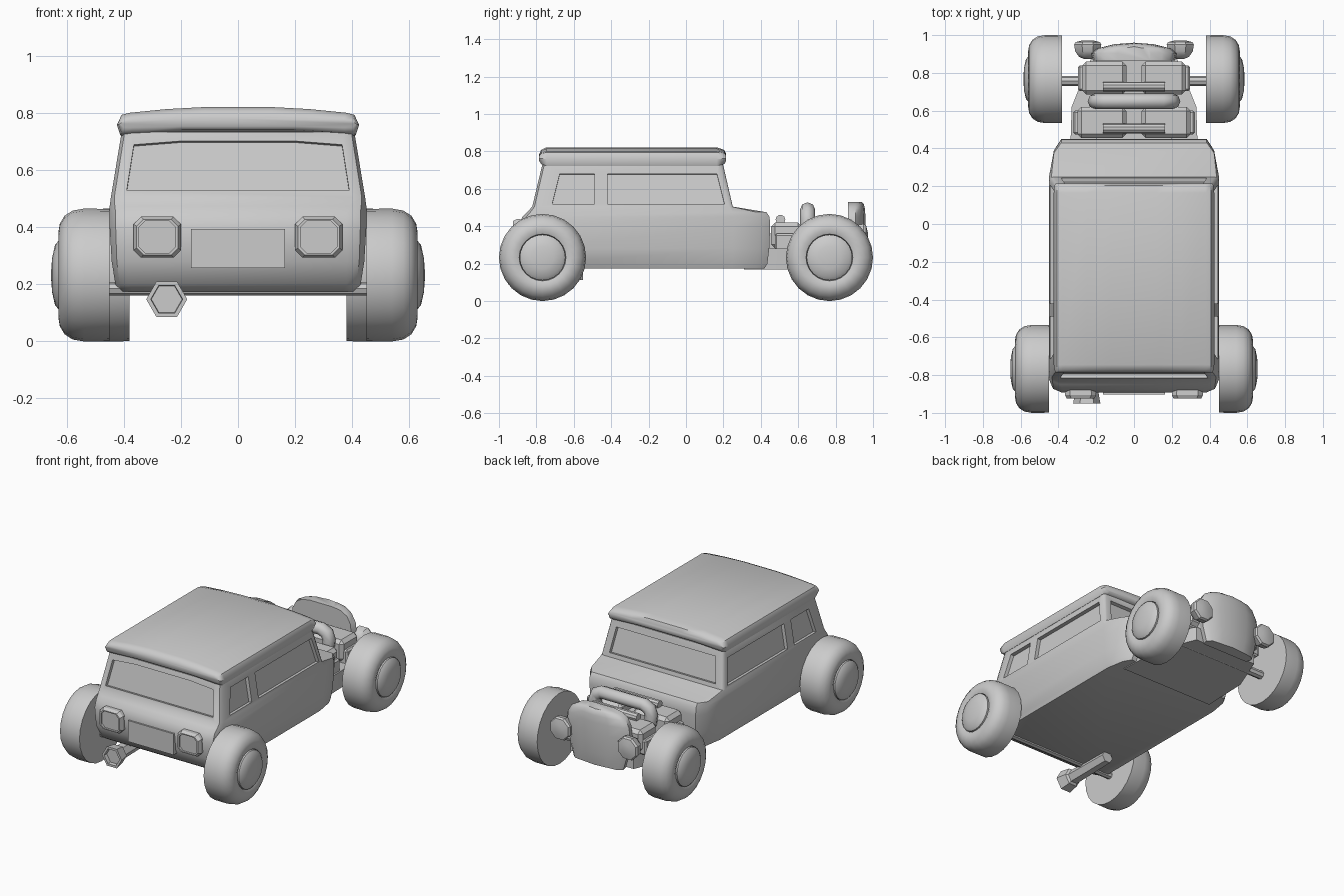
import bpy, bmesh
from math import sin, cos, pi
from mathutils import Vector

if "Cube" in bpy.data.objects:
    bpy.data.objects.remove(bpy.data.objects["Cube"])


def finish(ob, angle=0.6):
    bpy.ops.object.select_all(action='DESELECT')
    ob.select_set(True)
    bpy.context.view_layer.objects.active = ob
    bpy.ops.object.shade_smooth_by_angle(angle=angle)


def loft(name, rings, angle=0.6, bevel=0):
    """Skin a list of equal-length closed rings and cap both ends."""
    bm = bmesh.new()
    rows = [[bm.verts.new(p) for p in r] for r in rings]
    n = len(rows[0])
    for a, b in zip(rows, rows[1:]):
        for i in range(n):
            bm.faces.new((a[i], a[(i + 1) % n], b[(i + 1) % n], b[i]))
    bm.faces.new(rows[0])
    bm.faces.new(rows[-1])
    bmesh.ops.recalc_face_normals(bm, faces=bm.faces)
    if bevel:
        bmesh.ops.bevel(bm, geom=bm.edges[:], offset=bevel, segments=1, affect='EDGES')
    me = bpy.data.meshes.new(name)
    bm.to_mesh(me)
    bm.free()
    ob = bpy.data.objects.new(name, me)
    bpy.context.collection.objects.link(ob)
    finish(ob, angle)
    return ob


def box(name, x0, x1, y0, y1, z0, z1, bevel=0):
    return loft(name, [[(x0, y0, z), (x1, y0, z), (x1, y1, z), (x0, y1, z)] for z in (z0, z1)], 0.5, bevel)


def lathe(name, profile, centre, axis, n, sign=1, turn=0, angle=0.6):
    """Spin (distance along axis, radius) pairs about the x or y axis."""
    rings = []
    for d, r in profile:
        ring = []
        for i in range(n):
            a = 2 * pi * i / n + turn
            u, v = r * cos(a), r * sin(a)
            p = Vector((sign * d, u, v)) if axis == 'x' else Vector((u, d, v))
            ring.append(p + Vector(centre))
        rings.append(ring)
    return loft(name, rings, angle)


def outline(z, w, yr, yf, yb, taper, c):
    half = [(w - c, yr), (w - .3 * c, yr + .3 * c), (w, yr + c), (w, yb),
            (w - .4 * taper, yb + .7 * (yf - yb)), (w - taper, yf)]
    return [(x, y, z) for x, y in half] + [(-x, y, z) for x, y in reversed(half)]


# Body shell: tub, cowl and cabin in one loft
body = loft("body_shell", [outline(*r) for r in (
    (.175, .42, -.80, .42, .25, .05, .05),
    (.20, .43, -.84, .435, .25, .06, .05),
    (.28, .443, -.88, .445, .25, .065, .06),
    (.40, .45, -.893, .45, .25, .065, .07),
    (.45, .45, -.875, .447, .25, .065, .07),
    (.475, .45, -.85, .43, .25, .065, .06),
    (.505, .446, -.822, .25, .23, .02, .04),
    (.735, .408, -.767, .197, .18, .02, .035))])


def recess(pts, normal):
    n = Vector(normal).normalized()
    cut = loft("window_cutter", [[Vector(p) + n * d for p in pts] for d in (-.022, .06)])
    cut.hide_render = True
    mod = body.modifiers.new("window", 'BOOLEAN')
    mod.operation, mod.solver, mod.object = 'DIFFERENCE', 'EXACT', cut
    finish(body)
    bpy.ops.object.modifier_apply(modifier=mod.name)
    bpy.data.objects.remove(cut)


# Recessed windows
for s in (-1, 1):
    for a, b, c, d in ((-.715, -.49, -.49, -.675), (-.42, .205, .165, -.42)):
        recess([(s * .443, a, .52), (s * .443, b, .52), (s * .416, c, .68), (s * .416, d, .68)], (s, 0, .165))
recess([(-.39, -.815, .53), (.39, -.815, .53), (.365, -.777, .69), (.2, -.775, .703),
        (-.2, -.775, .703), (-.365, -.777, .69)], (0, -1, .24))
recess([(-.385, .244, .53), (.385, .244, .53), (.36, .207, .69), (-.36, .207, .69)], (0, 1, .23))
finish(body)

# Crowned roof with rolled edges
half = [(.12, .822), (.25, .815), (.38, .802), (.408, .795), (.425, .76), (.412, .722), (.38, .722), (.2, .735)]
section = half + [(-x, z) for x, z in reversed(half)]
loft("roof", [[(x * sx, y, .765 + (z - .765) * sz) for x, z in section] for y, sx, sz in (
    (-.785, .975, .35), (-.775, .99, .75), (-.745, 1, 1), (.165, 1, 1), (.205, .99, .75), (.215, .975, .35))], .8)

# Wheels with rounded outer shoulders and domed hubs
tyre = [(0, .13), (0, .232), (.09, .233), (.13, .226), (.158, .208), (.175, .18), (.18, .15), (.17, .125), (.15, .122)]
hub = [(.10, .122), (.178, .122), (.192, .105), (.202, .06), (.205, .02)]
for tag, y, x in (("rear", -.767, .45), ("front", .767, .38)):
    for s in (-1, 1):
        lathe(tag + "_tyre", tyre, (s * x, y, .233), 'x', 24, s)
        lathe(tag + "_hub", hub, (s * x, y, .233), 'x', 24, s)
lathe("rear_axle", [(-.46, .024), (.46, .024)], (0, -.767, .185), 'x', 8)
lathe("front_axle", [(-.39, .027), (.39, .027)], (0, .757, .195), 'x', 8)

# Tail lights: chamfered bezels with sunken lenses
def octagon(cx, cz, w, h, c, y):
    q = [(w - c, h), (w, h - c), (w, c - h), (w - c, -h), (c - w, -h), (-w, c - h), (-w, h - c), (c - w, h)]
    return [(cx + x, y, cz + z) for x, z in q]


for s in (-1, 1):
    loft("tail_light", [octagon(s * .283, .366, w, h, c, y) for w, h, c, y in (
        (.08, .07, .024, -.85), (.083, .072, .026, -.905), (.073, .062, .024, -.925),
        (.064, .056, .022, -.925), (.064, .056, .022, -.912))], .4)
box("rear_plate", -.165, .165, -.903, -.86, .257, .395)

# Exhaust
lathe("exhaust_pipe", [(-.55, .04), (-.87, .045), (-.88, .06), (-.95, .072), (-.95, .056), (-.925, .054)],
      (-.25, 0, .148), 'y', 6, angle=.4)

# Tapered chassis under the engine
loft("chassis", [[(-w, y, .17), (w, y, .17), (w, y, t), (-w, y, t)]
                 for w, y, t in ((.34, .31, .28), (.33, .62, .28), (.23, .87, .26))])
box("engine_block", -.2, .2, .43, .87, .25, .36)

# Cylinder heads, two per bank
for s in (-1, 1):
    for y0, y1, w in ((.455, .62, .30), (.685, .86, .275)):
        x0, x1 = sorted((s * .04, s * w))
        box("cylinder_head", x0, x1, y0, y1, .28, .42, .022)
        x0, x1 = sorted((s * .2, s * (w + .022)))
        box("exhaust_port", x0, x1, y0 + .02, y1 - .02, .26, .36, .01)
for y in (.505, .727):
    lathe("intake_rail", [(-.165, .026), (.165, .026)], (0, y, .435), 'x', 10)

# Intake hoop over the engine
curve = bpy.data.curves.new("intake_hoop", 'CURVE')
curve.dimensions, curve.bevel_depth, curve.bevel_resolution = '3D', .041, 2
curve.use_fill_caps = True
path = [(-.195, .37), (-.205, .43), (-.19, .47), (-.15, .488), (.15, .488), (.19, .47), (.205, .43), (.195, .37)]
spline = curve.splines.new('POLY')
spline.points.add(len(path) - 1)
for p, (x, z) in zip(spline.points, path):
    p.co = (x, .65, z, 1)
hoop = bpy.data.objects.new("intake_hoop", curve)
bpy.context.collection.objects.link(hoop)
bpy.ops.object.select_all(action='DESELECT')
hoop.select_set(True)
bpy.context.view_layer.objects.active = hoop
bpy.ops.object.convert(target='MESH')
finish(bpy.context.object, .9)

# Bowed radiator shell
loft("radiator_shell", [
    [(-w * .95, .865, z), (w * .95, .865, z), (w, .905, z), (w * .85, .93, z), (w * .45, .952 - b, z),
     (0, .96 - b, z), (-w * .45, .952 - b, z), (-w * .85, .93, z), (-w, .905, z)]
    for z, w, b in ((.165, .18, .015), (.25, .205, 0), (.38, .228, 0), (.45, .22, 0),
                    (.495, .195, .004), (.52, .15, .01), (.53, .09, .02))], .7)

# Headlights
for s in (-1, 1):
    lathe("headlight", [(.873, .02), (.885, .05), (.915, .072), (.95, .078), (.963, .07), (.972, .03)],
          (s * .245, 0, .34), 'y', 8, turn=pi / 8)
